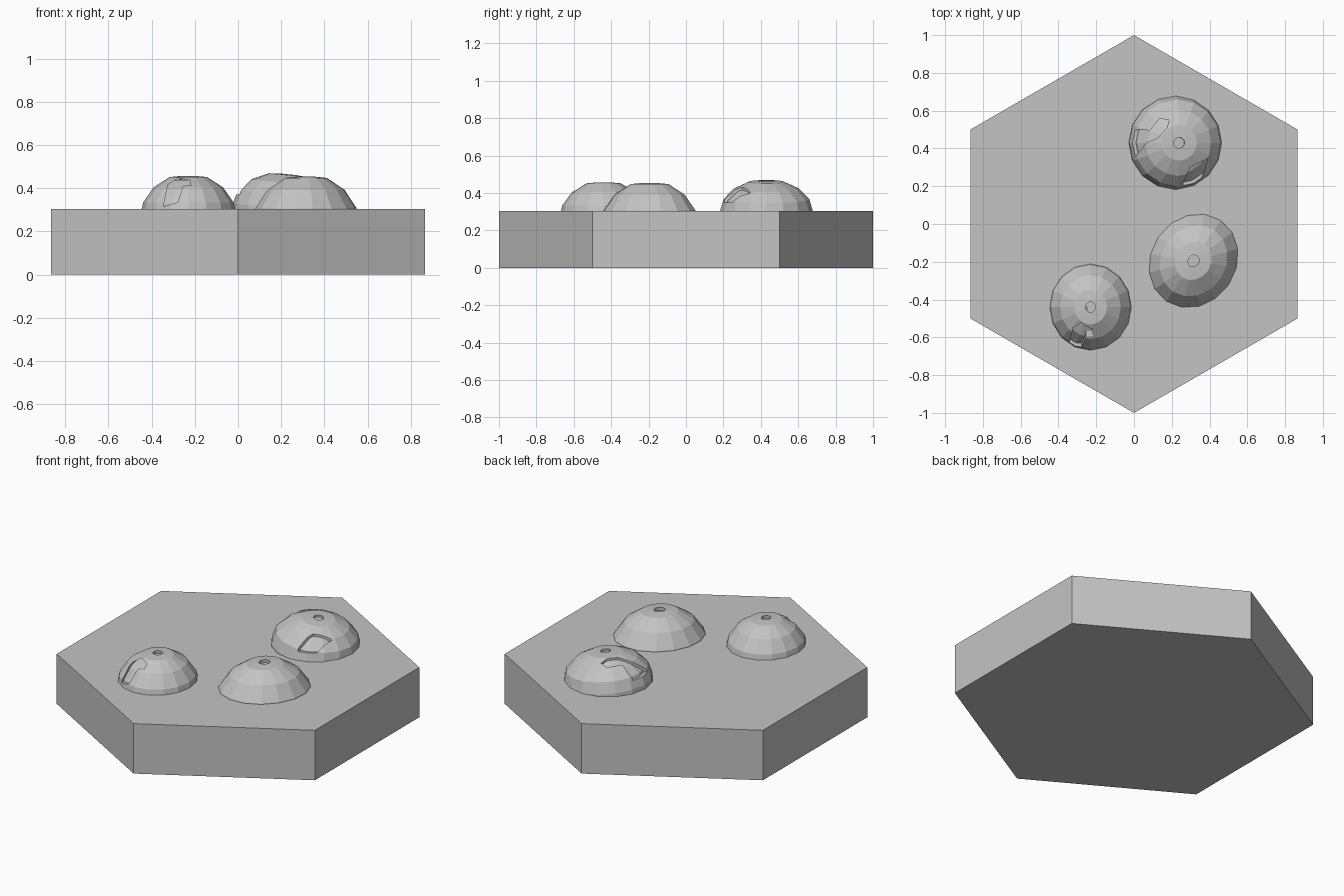
import bpy, bmesh, math
from mathutils import Matrix, Vector

if "Cube" in bpy.data.objects:
    bpy.data.objects.remove(bpy.data.objects["Cube"])

grey = bpy.data.materials.new("stone_grey")
grey.diffuse_color = (0.55, 0.55, 0.55, 1)
grey.use_nodes = True
grey.node_tree.nodes["Principled BSDF"].inputs["Base Color"].default_value = grey.diffuse_color


def finish(name, bm):
    bmesh.ops.recalc_face_normals(bm, faces=bm.faces)
    mesh = bpy.data.meshes.new(name)
    bm.to_mesh(mesh)
    bm.free()
    mesh.materials.append(grey)
    ob = bpy.data.objects.new(name, mesh)
    bpy.context.collection.objects.link(ob)
    return ob


def prism(name, points, direction):
    """Polygon of 3D points pushed along a direction."""
    bm = bmesh.new()
    face = bm.faces.new([bm.verts.new(p) for p in points])
    out = bmesh.ops.extrude_face_region(bm, geom=[face])
    moved = [g for g in out["geom"] if isinstance(g, bmesh.types.BMVert)]
    bmesh.ops.translate(bm, verts=moved, vec=Vector(direction))
    return finish(name, bm)


def dome(name, centre, size, turn=0, tilt=0, scale=1.0):
    """Upper part of a 16-sided sphere with a small dimple on top."""
    rings = [(1, -0.3), (1, 0)]
    rings += [(math.cos(math.radians(a)), math.sin(math.radians(a))) for a in (22.5, 45, 67.5)]
    rings += [(0.115, 0.95), (0.115, 0.88)]
    mat = (Matrix.Translation(centre) @ Matrix.Rotation(math.radians(tilt), 4, 'Y')
           @ Matrix.Rotation(math.radians(turn), 4, 'Z')
           @ Matrix.Diagonal((size[0] * scale, size[1] * scale, size[2] * scale, 1)))
    bm = bmesh.new()
    loops = []
    for r, h in rings:
        loops.append([bm.verts.new(mat @ Vector((r * math.cos(i * math.pi / 8),
                                                 r * math.sin(i * math.pi / 8), h)))
                      for i in range(16)])
    for a, b in zip(loops, loops[1:]):
        for i in range(16):
            j = (i + 1) % 16
            bm.faces.new((a[i], a[j], b[j], b[i]))
    bm.faces.new(loops[0][::-1])
    bm.faces.new(loops[-1])
    return finish(name, bm)


def subtract(ob, cutter):
    mod = ob.modifiers.new("cut", 'BOOLEAN')
    mod.operation = 'DIFFERENCE'
    mod.solver = 'EXACT'
    mod.object = cutter
    bpy.context.view_layer.objects.active = ob
    bpy.ops.object.modifier_apply(modifier=mod.name)
    bpy.data.objects.remove(cutter)


def chip(ob, args, points, direction):
    """Shallow broken patch whose floor follows the dome."""
    cutter = prism("chip_cutter", points, direction)
    cutter.hide_render = True
    subtract(cutter, dome("chip_floor", *args, scale=0.93))
    subtract(ob, cutter)


# hexagonal slab
prism("hex_base", [(math.sin(i * math.pi / 3), math.cos(i * math.pi / 3), 0) for i in range(6)],
      (0, 0, 0.303))

# front left mound with one chip
left = ((-0.23, -0.44, 0.25), (0.227, 0.24, 0.218))
mound = dome("left_mound", *left)
outline = [(-0.345, 0.315), (-0.325, 0.415), (-0.28, 0.447), (-0.222, 0.437),
           (-0.218, 0.413), (-0.255, 0.41), (-0.278, 0.335)]
chip(mound, left, [(x, -0.8, z) for x, z in outline], (0, 0.36, 0))

# right mound, slightly oval
dome("right_mound", (0.315, -0.195, 0.21), (0.278, 0.243, 0.257), turn=56)

# back mound, tilted, with two chips
back = ((0.222, 0.43, 0.303), (0.248, 0.248, 0.17), 0, 6)
mound = dome("back_mound", *back)
side = [(-0.06, 0.49), (0.03, 0.5), (0.085, 0.495), (0.135, 0.56), (0.185, 0.55),
        (0.175, 0.51), (0.125, 0.455), (0.065, 0.43), (0.01, 0.36), (-0.06, 0.36)]
front = [(0.26, 0.16), (0.26, 0.217), (0.296, 0.3), (0.333, 0.32), (0.39, 0.345),
         (0.37, 0.28), (0.33, 0.16)]
chip(mound, back, [(x, y, 0.37) for x, y in side], (0, 0, 0.3))
chip(mound, back, [(x, y, 0.35) for x, y in front], (0, 0, 0.3))
